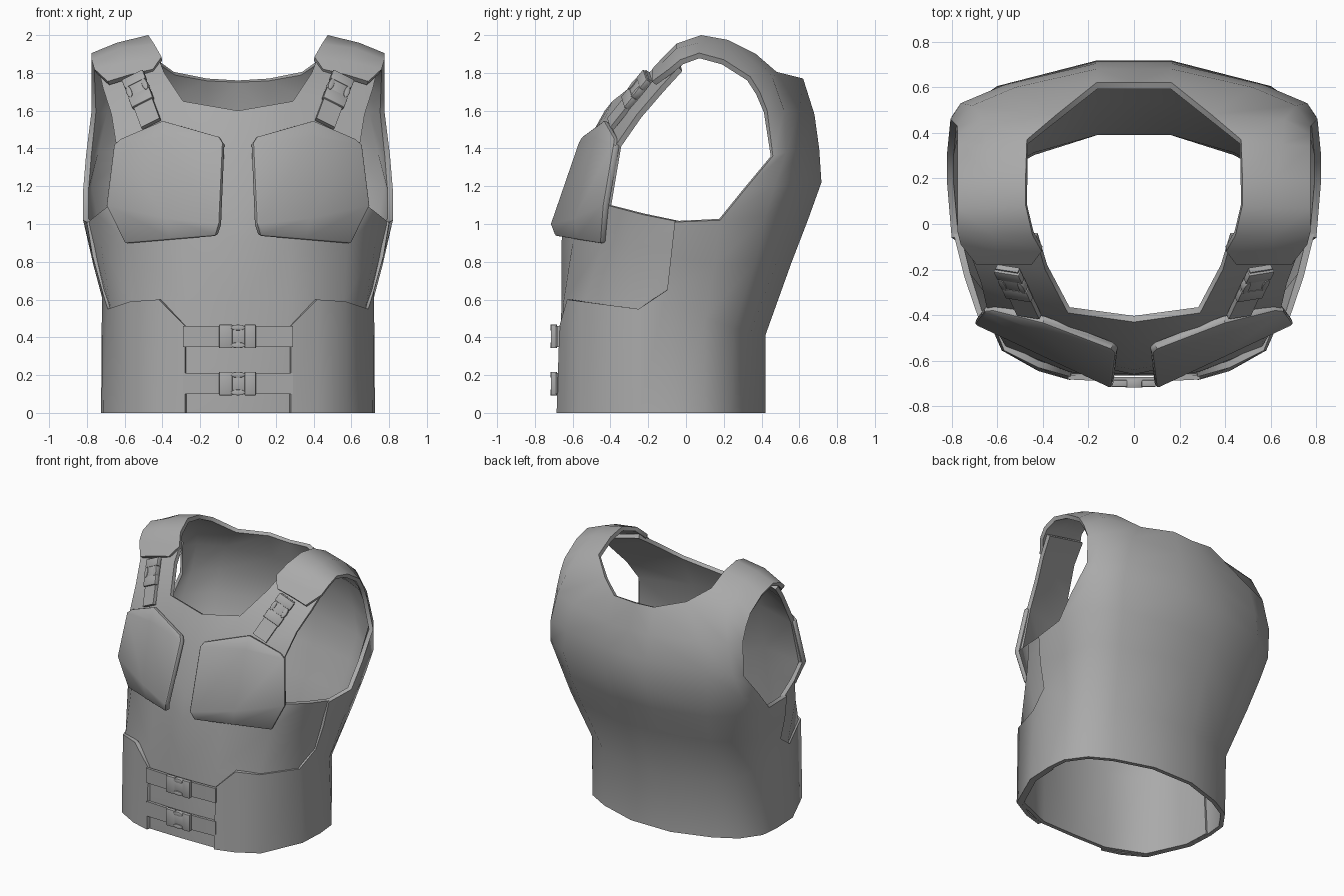
import bpy
import bmesh
from math import radians
from mathutils import Matrix, Vector

default_cube = bpy.data.objects.get("Cube")
if default_cube:
    bpy.data.objects.remove(default_cube, do_unlink=True)

# One matte grey for the whole vest
GREY = (0.4, 0.4, 0.4, 1)
grey = bpy.data.materials.new("armour_grey")
grey.use_nodes = True
grey.diffuse_color = GREY
shader = next(n for n in grey.node_tree.nodes if n.type == "BSDF_PRINCIPLED")
shader.inputs["Base Color"].default_value = GREY
shader.inputs["Roughness"].default_value = 0.7


def finish(name, bm, thickness=0, bevel=0, mirror=True, smooth=60):
    """Turn a bmesh into an object, thicken it inwards and shade it."""
    mesh = bpy.data.meshes.new(name)
    bm.to_mesh(mesh)
    bm.free()
    mesh.materials.append(grey)
    obj = bpy.data.objects.new(name, mesh)
    bpy.context.collection.objects.link(obj)
    if mirror:
        obj.modifiers.new("mirror", "MIRROR")
    if thickness:
        solid = obj.modifiers.new("thickness", "SOLIDIFY")
        solid.thickness = thickness
        solid.offset = -1
    if bevel:
        mod = obj.modifiers.new("bevel", "BEVEL")
        mod.width = bevel
        mod.segments = 2
        mod.limit_method = "ANGLE"
        mod.angle_limit = radians(50)
    bpy.ops.object.select_all(action="DESELECT")
    obj.select_set(True)
    bpy.context.view_layer.objects.active = obj
    bpy.ops.object.convert(target="MESH")
    bpy.ops.object.shade_smooth_by_angle(angle=radians(smooth))


def panel(name, rows, **options):
    """Skin neighbouring rows; each row is (first column, points)."""
    bm = bmesh.new()
    lines = [{start + i: bm.verts.new(p) for i, p in enumerate(points)}
             for start, points in rows]
    for low, high in zip(lines, lines[1:]):
        for c in low:
            if c + 1 in low and c in high and c + 1 in high:
                bm.faces.new((low[c], low[c + 1], high[c + 1], high[c]))
    finish(name, bm, **options)


def frame(origin, along, out):
    """Local axes: x along the webbing, z away from the body."""
    x = Vector(along).normalized()
    z = Vector(out)
    z = (z - x * z.dot(x)).normalized()
    y = z.cross(x)
    axes = Matrix((x, y, z)).transposed().to_4x4()
    return Matrix.Translation(origin) @ axes


def add_box(bm, space, centre, size):
    place = Matrix.Translation(centre) @ Matrix.Diagonal((*size, 1))
    bmesh.ops.create_cube(bm, size=1, matrix=space @ place)


def buckle(name, space, mirror):
    """Side release clip: two halves, a tongue and two squeeze lobes."""
    bm = bmesh.new()
    add_box(bm, space, (-0.065, 0, 0), (0.07, 0.125, 0.03))
    add_box(bm, space, (0.065, 0, 0), (0.06, 0.125, 0.03))
    add_box(bm, space, (0, 0, 0), (0.12, 0.08, 0.024))
    for side in (-1, 1):
        place = Matrix.Translation((0, side * 0.047, 0))
        oval = Matrix.Diagonal((1.5, 0.6, 1, 1))
        bmesh.ops.create_cone(bm, cap_ends=True, segments=12, radius1=0.026,
                              radius2=0.026, depth=0.036,
                              matrix=space @ place @ oval)
    finish(name, bm, bevel=0.004, mirror=mirror, smooth=25)


# Front panel: belly and flank, then chest, then shoulder strap
belly = [
    (0, [(0, -.665, 0), (.28, -.66, 0), (.565, -.54, 0),
         (.7, -.25, 0), (.71, -.05, 0)]),
    (0, [(0, -.66, .58), (.28, -.65, .58), (.56, -.54, .58),
         (.675, -.25, .56), (.705, -.08, .62)]),
    (0, [(0, -.66, .9), (.28, -.6, .9), (.58, -.44, .9),
         (.725, -.27, .88), (.765, -.04, .88)]),
    (0, [(0, -.64, 1.05), (.28, -.58, 1.05), (.68, -.42, 1.1),
         (.745, -.23, 1.05), (.795, -.03, 1.01)]),
]
chest = [
    (0, [(0, -.53, 1.42), (.28, -.49, 1.42), (.645, -.37, 1.42)]),
    (0, [(0, -.43, 1.6), (.29, -.39, 1.65), (.67, -.26, 1.58)]),
    (1, [(.39, -.2, 1.8), (.715, -.14, 1.72)]),
    (1, [(.43, -.06, 1.9), (.74, -.04, 1.83)]),
]
panel("front_panel", belly + chest, thickness=0.03)

# Back shell: waist wrap with front flaps, rising back, strap over the shoulder
waist = [
    (0, [(.28, -.685, 0), (.42, -.645, 0), (.58, -.555, 0), (.715, -.25, 0),
         (.725, -.05, 0), (.71, .1, 0), (.61, .24, 0), (.45, .33, 0),
         (.165, .42, 0), (0, .42, 0)]),
    (0, [(.28, -.67, .46), (.42, -.63, .6), (.57, -.555, .59),
         (.69, -.25, .55), (.72, -.1, .65), (.69, .1, .5), (.61, .25, .45),
         (.45, .34, .42), (.165, .42, .41), (0, .42, .41)]),
]
back = [
    (4, [(.77, -.08, .83), (.765, .15, .78), (.7, .37, .8),
         (.53, .48, .8), (.165, .56, .8), (0, .56, .8)]),
    (4, [(.8, -.06, 1.01), (.82, .18, 1.02), (.77, .42, 1.04),
         (.57, .56, 1.03), (.165, .645, 1.02), (0, .645, 1.02)]),
    (5, [(.82, .31, 1.18), (.8, .47, 1.2), (.6, .605, 1.22),
         (.165, .717, 1.22), (0, .717, 1.22)]),
    (5, [(.805, .46, 1.36), (.76, .53, 1.38), (.57, .61, 1.4),
         (.165, .705, 1.4), (0, .705, 1.4)]),
    (5, [(.775, .43, 1.6), (.71, .52, 1.6), (.52, .6, 1.6),
         (.165, .68, 1.58), (0, .68, 1.58)]),
    (5, [(.775, .39, 1.7), (.66, .46, 1.77), (.34, .48, 1.805),
         (.165, .62, 1.77), (0, .62, 1.76)]),
]
shoulder = [
    (5, [(.775, .34, 1.78), (.65, .35, 1.865), (.47, .37, 1.9)]),
    (5, [(.775, .2, 1.87), (.63, .21, 1.94), (.475, .22, 1.975)]),
    (5, [(.775, .07, 1.905), (.64, .07, 1.96), (.475, .08, 2)]),
    (5, [(.775, -.03, 1.87), (.62, -.05, 1.93), (.445, -.05, 1.955)]),
    (5, [(.76, -.09, 1.82), (.6, -.12, 1.86), (.405, -.12, 1.885)]),
    (5, [(.69, -.18, 1.755), (.575, -.18, 1.79), (.45, -.18, 1.82)]),
]
panel("back_shell", waist + back + shoulder, thickness=0.03)

# Raised chest plates
plate = [
    (0, [(.12, -.695, .935), (.36, -.575, .915), (.6, -.455, .895)]),
    (0, [(.1, -.72, 1), (.38, -.59, 1.03), (.7, -.44, 1.1)]),
    (0, [(.08, -.57, 1.43), (.4, -.48, 1.46), (.66, -.385, 1.42)]),
    (0, [(.1, -.55, 1.465), (.4, -.435, 1.55), (.62, -.38, 1.455)]),
]
panel("chest_plates", plate, thickness=0.04, bevel=0.012, smooth=35)

# Belly straps, each with a buckle
for label, z in (("upper", .405), ("lower", .155)):
    rows = [(0, [(0, -.692, h), (.12, -.69, h), (.29, -.682, h)])
            for h in (z - .055, z + .055)]
    panel(label + "_belly_strap", rows, thickness=0.02)
    space = frame((0, -.7, z), (1, 0, 0), (0, -1, 0))
    buckle(label + "_belly_buckle", space, mirror=False)

# Shoulder webbing and buckles
bottom, top = Vector((.46, -.4, 1.53)), Vector((.555, -.195, 1.785))
along = top - bottom
out = Vector((.93, .33, -.18)).cross(along)
bm = bmesh.new()
add_box(bm, frame((bottom + top) / 2, along, out), (0, 0, 0),
        (along.length, 0.11, 0.025))
finish("shoulder_webbing", bm)
clip_space = frame(bottom.lerp(top, 0.7), along, out)
clip_space = clip_space @ Matrix.Translation((0, 0, 0.01))
buckle("shoulder_buckles", clip_space, mirror=True)
